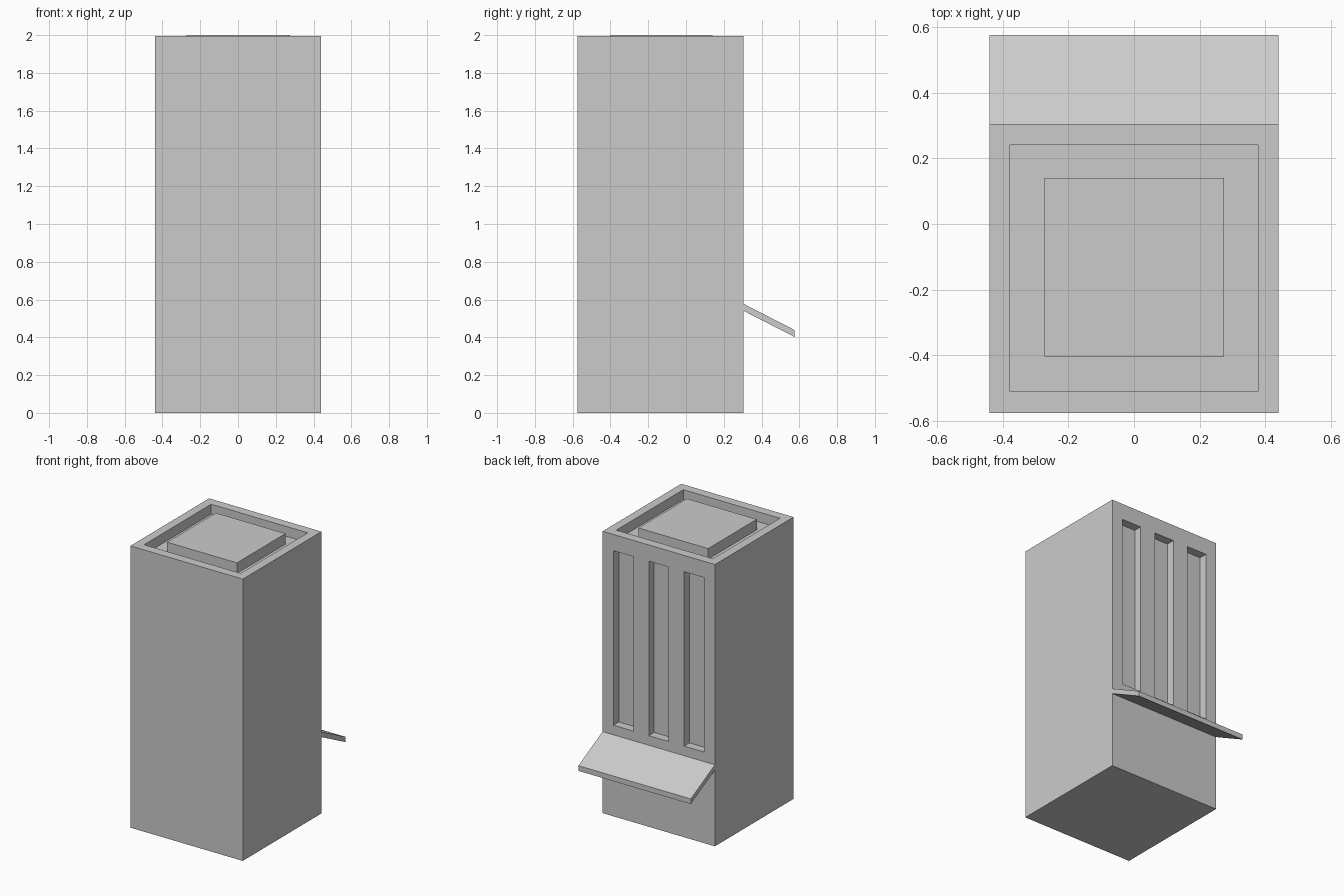
import bpy, bmesh

if "Cube" in bpy.data.objects:
    bpy.data.objects.remove(bpy.data.objects["Cube"])


def box(name, x, y, z):
    """Axis-aligned box from (min, max) ranges."""
    bm = bmesh.new()
    bmesh.ops.create_cube(bm, size=1)
    for v in bm.verts:
        v.co = [r[0] if c < 0 else r[1] for c, r in zip(v.co, (x, y, z))]
    me = bpy.data.meshes.new(name)
    bm.to_mesh(me)
    bm.free()
    ob = bpy.data.objects.new(name, me)
    bpy.context.collection.objects.link(ob)
    return ob


def cut(target, cutter):
    """Subtract the cutter from the target and delete it."""
    mod = target.modifiers.new("cut", 'BOOLEAN')
    mod.object = cutter
    mod.operation = 'DIFFERENCE'
    mod.solver = 'EXACT'
    bpy.context.view_layer.objects.active = target
    bpy.ops.object.modifier_apply(modifier=mod.name)
    bpy.data.objects.remove(cutter)


W, FRONT, BACK, TOP, DEPTH = 0.44, -0.575, 0.305, 1.995, 0.07

# Tower body
body = box("tower_body", (-W, W), (FRONT, BACK), (0, TOP))

# Sunken roof inside a parapet
cut(body, box("roof_cutter", (-0.378, 0.378), (-0.51, 0.24), (TOP - DEPTH, TOP + 0.1)))

# Three tall window recesses on the back
for cx in (-0.277, 0, 0.277):
    cut(body, box("window_cutter", (cx - 0.078, cx + 0.078),
                  (BACK - DEPTH + 0.01, BACK + 0.1), (0.645, 1.88)))

# Raised block on the roof
box("roof_block", (-0.272, 0.274), (-0.403, 0.14), (TOP - DEPTH, 2.0))

# Sloping awning: a thin slab whose outer edge drops
awning = box("awning", (-W, W), (BACK, 0.575), (0.54, 0.577))
for v in awning.data.vertices:
    if v.co.y > 0.5:
        v.co.z -= 0.138
